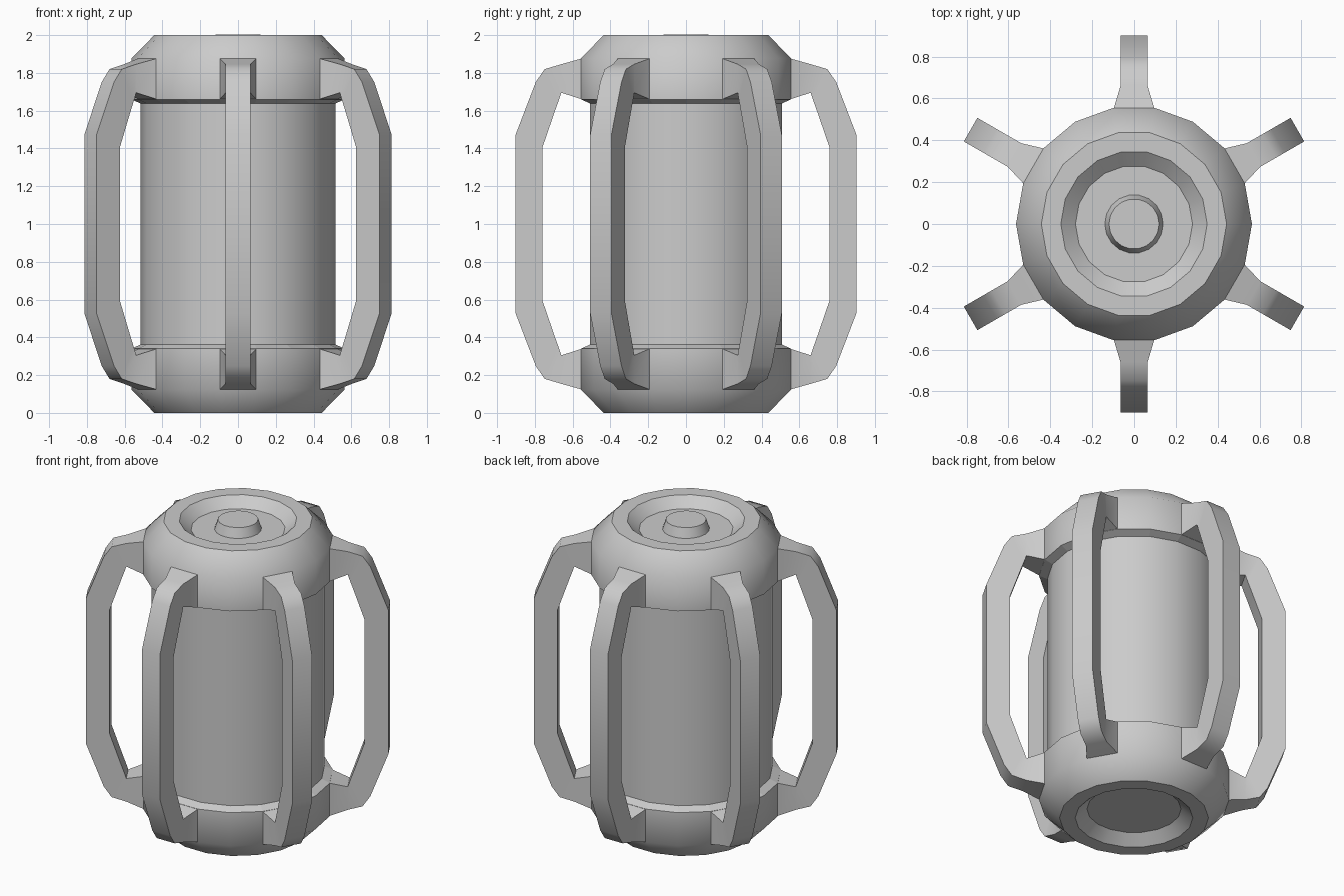
import bpy, bmesh
from math import cos, sin, radians, tau

if "Cube" in bpy.data.objects:
    bpy.data.objects.remove(bpy.data.objects["Cube"])

SIDES = 18


def finish(name, bm):
    me = bpy.data.meshes.new(name)
    bm.to_mesh(me)
    bm.free()
    ob = bpy.data.objects.new(name, me)
    bpy.context.collection.objects.link(ob)
    return ob


def lathe(name, profile, smooth):
    """Revolve (r, z) points running top-to-bottom; smooth = flag per band."""
    bm = bmesh.new()
    rings = []
    for r, z in profile:
        if r == 0:
            rings.append([bm.verts.new((0, 0, z))] * SIDES)
        else:
            rings.append([bm.verts.new((r * cos(tau * i / SIDES), r * sin(tau * i / SIDES), z))
                          for i in range(SIDES)])
    for a, b, s in zip(rings, rings[1:], smooth):
        for i in range(SIDES):
            j = (i + 1) % SIDES
            quad = list(dict.fromkeys((a[i], b[i], b[j], a[j])))
            bm.faces.new(quad).smooth = bool(s)
    return finish(name, bm)


# Central cylinder
lathe("body", [(0.515, 1.64), (0.515, 0.36)], [1])

# Rounded end caps: recess wall, rim, chamfer, side, underside
shell = [(0.28, 1.94), (0.35, 2.0), (0.443, 2.0), (0.564, 1.877), (0.564, 1.66), (0.514, 1.637)]
shell_smooth = [1, 0, 1, 1, 0]
button = [(0, 2.002), (0.12, 2.002), (0.14, 1.94)]
lathe("top_cap", button + shell, [0, 1, 0] + shell_smooth)
base = [(0, 1.94)] + shell
lathe("bottom_cap", [(r, 2 - z) for r, z in reversed(base)], shell_smooth[::-1] + [0])

# Handle stations: outer (r, z), inner (r, z), half width; mirrored about z = 1
half = [((0.55, 1.877), (0.55, 1.66), 0.098),
        ((0.66, 1.846), (0.66, 1.695), 0.065),
        ((0.748, 1.82), (0.675, 1.65), 0.065),
        ((0.795, 1.752), (0.693, 1.60), 0.065),
        ((0.902, 1.473), (0.76, 1.405), 0.065)]
flip = lambda p: (p[0], 2 - p[1])
stations = half + [(flip(o), flip(i), w) for o, i, w in reversed(half)]


def handle(name, angle):
    c, s = cos(angle), sin(angle)
    bm = bmesh.new()
    rings = []
    for (ro, zo), (ri, zi), w in stations:
        corners = [(ro, -w, zo), (ro, w, zo), (ri, w, zi), (ri, -w, zi)]
        rings.append([bm.verts.new((r * c - t * s, r * s + t * c, z)) for r, t, z in corners])
    for a, b in zip(rings, rings[1:]):
        for i in range(4):
            j = (i + 1) % 4
            bm.faces.new((a[i], b[i], b[j], a[j]))
    bm.faces.new(rings[0])
    bm.faces.new(rings[-1][::-1])
    bmesh.ops.recalc_face_normals(bm, faces=bm.faces)
    ob = finish(name, bm)
    bpy.ops.object.select_all(action='DESELECT')
    ob.select_set(True)
    bpy.context.view_layer.objects.active = ob
    bpy.ops.object.shade_smooth_by_angle(angle=radians(45))


# Six guard handles around the body
for k in range(6):
    handle(f"guard_handle_{k + 1}", radians(30 + 60 * k))
